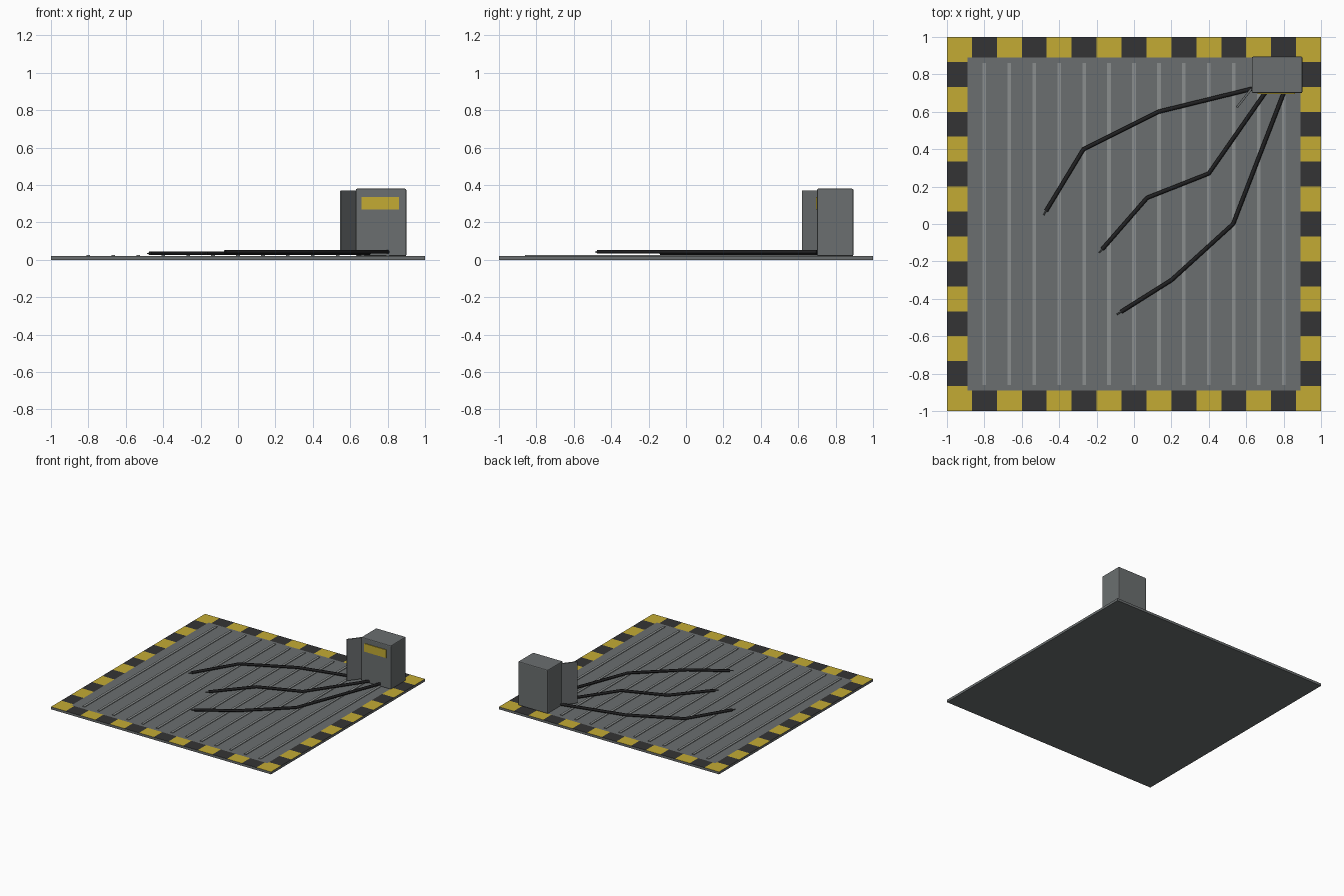
import bpy, bmesh, math
from mathutils import Vector

cube = bpy.data.objects.get("Cube")
if cube:
    bpy.data.objects.remove(cube, do_unlink=True)


def material(name, r, g, b):
    m = bpy.data.materials.new(name)
    m.use_nodes = True
    m.diffuse_color = (r, g, b, 1)
    m.node_tree.nodes["Principled BSDF"].inputs["Base Color"].default_value = (r, g, b, 1)
    return m


steel = material("grey steel", 0.147, 0.159, 0.162)
ridge = material("light ridge steel", 0.26, 0.275, 0.275)
yellow = material("warning yellow", 0.55, 0.41, 0.034)
black = material("warning black", 0.034, 0.034, 0.035)
rubber = material("cable rubber", 0.014, 0.014, 0.015)


def finish(name, bm, *mats):
    mesh = bpy.data.meshes.new(name)
    bm.to_mesh(mesh)
    bm.free()
    for m in mats:
        mesh.materials.append(m)
    ob = bpy.data.objects.new(name, mesh)
    bpy.context.collection.objects.link(ob)
    return ob


def box_mesh(lo, hi):
    bm = bmesh.new()
    bmesh.ops.create_cube(bm, size=1)
    lo, hi = Vector(lo), Vector(hi)
    bmesh.ops.scale(bm, vec=hi - lo, verts=bm.verts)
    bmesh.ops.translate(bm, vec=(lo + hi) / 2, verts=bm.verts)
    return bm


def box(name, lo, hi, mat, bevel=0):
    ob = finish(name, box_mesh(lo, hi), mat)
    if bevel:
        mod = ob.modifiers.new("Bevel", 'BEVEL')
        mod.width = bevel
        mod.segments = 2
    return ob


# Floor plate, cut so that the rim carries alternating warning blocks
TILES, INNER = 15, 0.89
step = 2 / TILES
plate = box_mesh((-1, -1, 0), (1, 1, 0.02))
cuts = [-1 + i * step for i in range(1, TILES)] + [-INNER, INNER]
for axis in (Vector((1, 0, 0)), Vector((0, 1, 0))):
    for c in cuts:
        bmesh.ops.bisect_plane(plate, geom=plate.verts[:] + plate.edges[:] + plate.faces[:],
                               plane_co=axis * c, plane_no=axis)
plate.normal_update()
for f in plate.faces:
    c = f.calc_center_median()
    if f.normal.z > 0.5 and max(abs(c.x), abs(c.y)) > INNER:
        along = c.x if abs(c.y) > INNER else c.y
        f.material_index = 1 + int((along + 1) / step) % 2
finish("floor_plate", plate, steel, yellow, black)

# Raised grip ridges
for i in range(13):
    x = (i - 6) * step
    box(f"grip_ridge_{i + 1}", (x - 0.01, -0.86, 0.018), (x + 0.01, 0.86, 0.025), ridge)

# Control cabinet with label plate and open door
box("cabinet", (0.63, 0.70, 0.02), (0.90, 0.895, 0.38), steel, 0.007)
box("warning_label", (0.66, 0.695, 0.27), (0.86, 0.703, 0.337), yellow)
door = box("cabinet_door", (-0.125, -0.006, 0.03), (0, 0.006, 0.37), steel, 0.002)
door.location = (0.627, 0.722, 0)
door.rotation_euler.z = math.radians(52)


def tube(name, points, radius, mat):
    curve = bpy.data.curves.new(name, 'CURVE')
    curve.dimensions = '3D'
    curve.bevel_depth = radius
    curve.bevel_resolution = 1
    curve.use_fill_caps = True
    spline = curve.splines.new('POLY')
    spline.points.add(len(points) - 1)
    for p, co in zip(spline.points, points):
        p.co = (*co, 1)
    curve.materials.append(mat)
    ob = bpy.data.objects.new(name, curve)
    bpy.context.collection.objects.link(ob)


# Loose cables, each with a bare wire tip
cables = [
    (0.034, [(0.64, 0.725), (0.13, 0.60), (-0.27, 0.40), (-0.47, 0.07)]),
    (0.036, [(0.70, 0.70), (0.40, 0.27), (0.07, 0.14), (-0.17, -0.135)]),
    (0.042, [(0.80, 0.70), (0.53, 0.0), (0.20, -0.30), (-0.07, -0.47)]),
]
for n, (z, path) in enumerate(cables, 1):
    pts = [Vector((x, y, z)) for x, y in path]
    tip = pts[-1] + (pts[-1] - pts[-2]).normalized() * 0.025
    tube(f"cable_{n}", pts, 0.011, rubber)
    tube(f"wire_tip_{n}", [pts[-1], tip], 0.004, steel)
